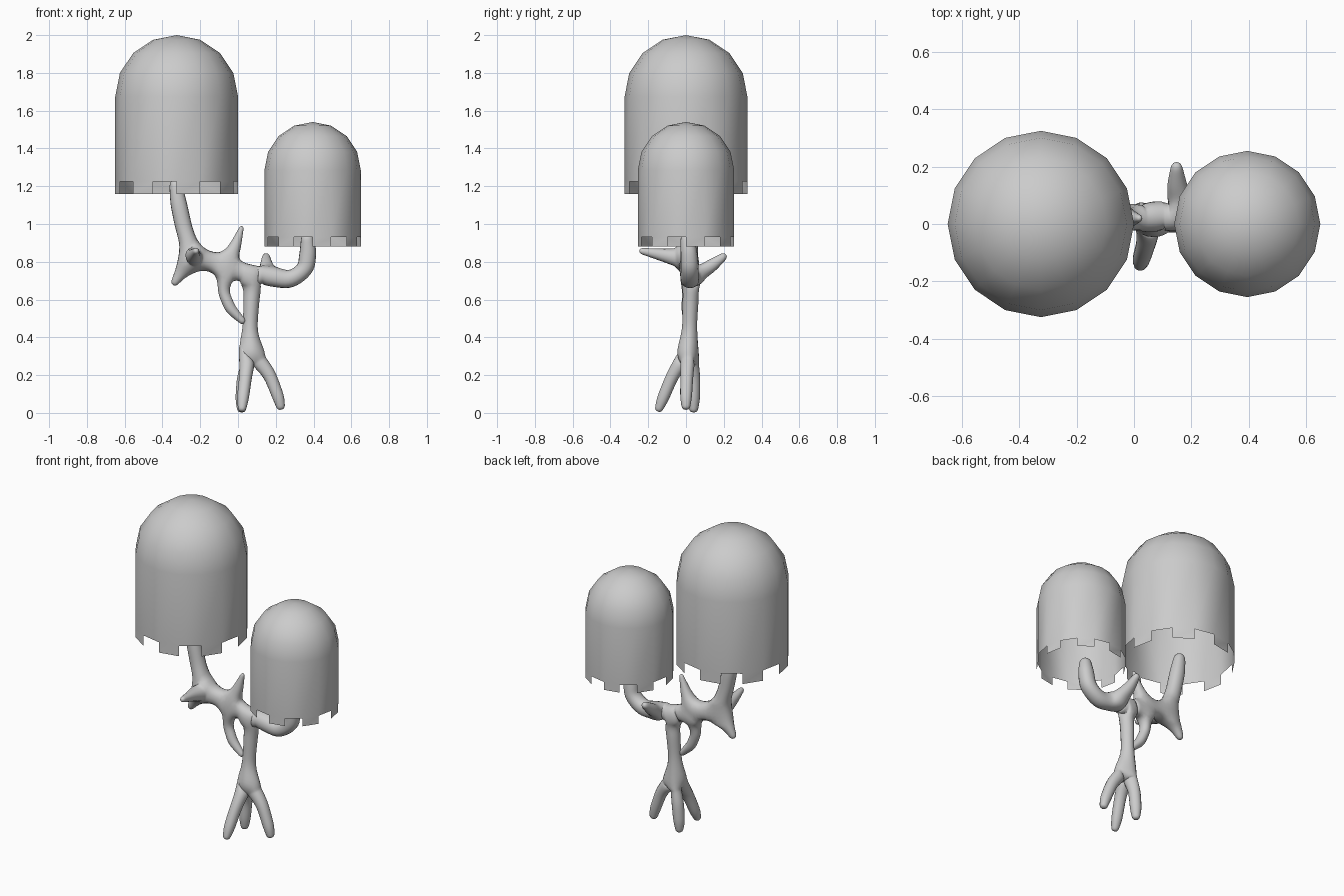
import bpy, bmesh
from math import sin, cos, pi

if "Cube" in bpy.data.objects:
    bpy.data.objects.remove(bpy.data.objects["Cube"])


def link(name, bm):
    me = bpy.data.meshes.new(name)
    bm.to_mesh(me)
    bm.free()
    ob = bpy.data.objects.new(name, me)
    bpy.context.collection.objects.link(ob)
    return ob


# Open 16-sided dome cap with a castellated lower rim
def cap(name, cx, r, z_tooth, z_notch, z_top, n=16):
    bm = bmesh.new()
    zc = z_top - r
    prof = [(r, z_tooth), (r, z_notch)]
    prof += [(r * cos(k * pi / 8), zc + r * sin(k * pi / 8)) for k in range(4)]
    rings = [[bm.verts.new((cx + q * cos(2 * pi * i / n), q * sin(2 * pi * i / n), z))
              for i in range(n)] for q, z in prof]
    top = bm.verts.new((cx, 0, z_top))
    for k in range(len(rings) - 1):
        for i in range(n):
            if k == 0 and i % 2:      # gaps between the teeth
                continue
            j = (i + 1) % n
            bm.faces.new((rings[k][i], rings[k][j], rings[k + 1][j], rings[k + 1][i]))
    for i in range(n):
        bm.faces.new((rings[-1][i], rings[-1][(i + 1) % n], top))
    for v in [v for v in bm.verts if not v.link_faces]:
        bm.verts.remove(v)
    for f in bm.faces:
        f.smooth = True
    return link(name, bm)


cap("large_cap", -0.325, 0.325, 1.16, 1.225, 2.0)
cap("small_cap", 0.395, 0.255, 0.88, 0.93, 1.54)

# Branching stem: each path is x, y, z, radius; paths meet at shared points
crotch = (0.06, 0.015, 0.34, 0.045)
fork = (0.075, 0.025, 0.73, 0.05)
right_knot = (0.16, 0.025, 0.725, 0.05)
mid_knot = (-0.06, 0.02, 0.775, 0.05)
left_knot = (-0.24, 0.01, 0.82, 0.055)
paths = [
    # trunk
    [crotch, (0.065, 0.02, 0.48, 0.038), (0.072, 0.025, 0.61, 0.042), fork],
    # roots
    [crotch, (0.04, -0.075, 0.19, 0.034), (0.025, -0.125, 0.07, 0.032), (0.02, -0.15, 0.005, 0.018)],
    [crotch, (0.165, 0.005, 0.21, 0.035), (0.215, 0.0, 0.08, 0.032), (0.23, 0.0, 0.015, 0.02)],
    [crotch, (0.03, 0.04, 0.19, 0.036), (0.02, 0.04, 0.07, 0.034), (0.018, 0.04, 0.0, 0.02)],
    # right branch up to the small cap
    [fork, right_knot, (0.28, 0.02, 0.7, 0.05), (0.36, 0.02, 0.76, 0.048),
     (0.372, 0.015, 0.86, 0.045), (0.365, 0.0, 0.95, 0.03)],
    [right_knot, (0.15, 0.13, 0.775, 0.037), (0.148, 0.215, 0.84, 0.017)],
    # left branch up to the large cap
    [fork, mid_knot, left_knot, (-0.285, 0.01, 0.97, 0.045),
     (-0.315, 0.01, 1.11, 0.045), (-0.335, 0.01, 1.24, 0.03)],
    # hooked twig and thorns
    [mid_knot, (-0.078, 0.01, 0.64, 0.03), (-0.04, 0.005, 0.55, 0.03), (0.035, 0.005, 0.475, 0.016)],
    [mid_knot, (-0.015, 0.02, 0.88, 0.032), (0.022, 0.02, 0.99, 0.01)],
    [left_knot, (-0.3, 0.01, 0.745, 0.036), (-0.345, 0.01, 0.675, 0.016)],
    [left_knot, (-0.235, -0.12, 0.835, 0.035), (-0.22, -0.25, 0.86, 0.014)],
]
bm = bmesh.new()
found, radii = {}, []
for path in paths:
    prev = None
    for p in path:
        if p not in found:
            found[p] = bm.verts.new(p[:3])
            radii.append(p[3])
        if prev:
            bm.edges.new((prev, found[p]))
        prev = found[p]
stem = link("stem", bm)
skin = stem.modifiers.new("Skin", "SKIN")
skin.use_smooth_shade = True
for sv, r in zip(stem.data.skin_vertices[0].data, radii):
    sv.radius = (r * 1.07, r * 1.07)
sub = stem.modifiers.new("Subdivision", "SUBSURF")
sub.levels = sub.render_levels = 2
